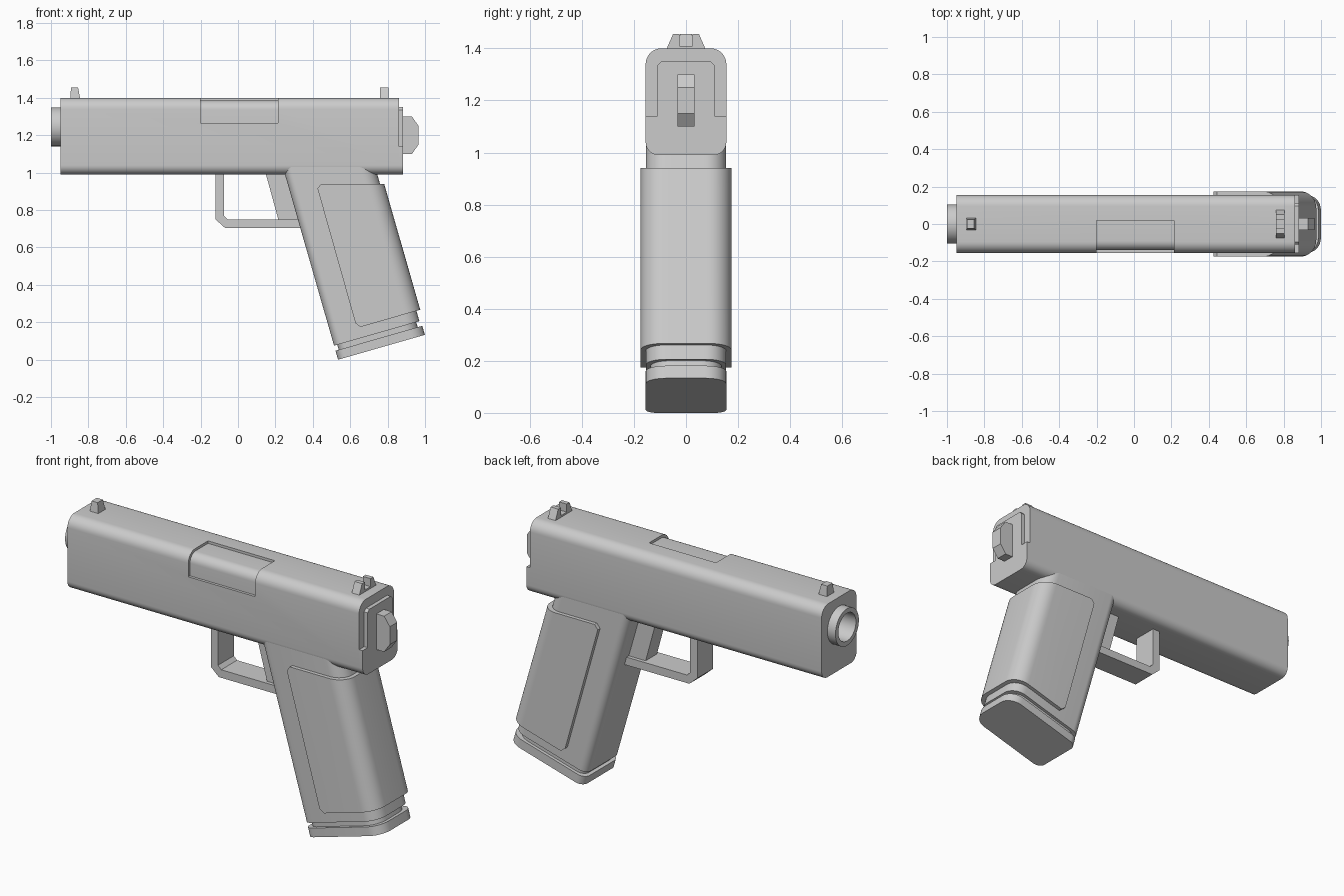
import bpy, bmesh
from math import sin, cos, pi, radians
from mathutils import Vector

if "Cube" in bpy.data.objects:
    bpy.data.objects.remove(bpy.data.objects["Cube"])

TILT = radians(16)
U = Vector((cos(TILT), 0, sin(TILT)))
W = Vector((-sin(TILT), 0, cos(TILT)))
BASE = Vector((0.535, 0, 0.0))


# Placement of a 2D profile (a, b) swept along t
def xz(a, b, t): return Vector((a, t, b))
def yz(a, b, t): return Vector((t, a, b))
def grip(a, b, t): return BASE + U * a + W * t + Vector((0, b, 0))


def prism(name, pts, lo, hi, place):
    bm = bmesh.new()
    rings = [[bm.verts.new(place(a, b, t)) for a, b in pts] for t in (lo, hi)]
    n = len(pts)
    for r in rings:
        bm.faces.new(r)
    for i in range(n):
        j = (i + 1) % n
        bm.faces.new((rings[0][i], rings[0][j], rings[1][j], rings[1][i]))
    bmesh.ops.recalc_face_normals(bm, faces=bm.faces)
    me = bpy.data.meshes.new(name)
    bm.to_mesh(me)
    bm.free()
    ob = bpy.data.objects.new(name, me)
    bpy.context.collection.objects.link(ob)
    return ob


def rounded(a0, a1, b0, b1, radii, seg=8):
    """Rectangle with a radius per corner, anticlockwise from (a0, b0)."""
    pts = []
    corners = ((a0, b0, 1, 1), (a1, b0, -1, 1), (a1, b1, -1, -1), (a0, b1, 1, -1))
    for k, (a, b, sa, sb) in enumerate(corners):
        r = radii[k]
        for i in range(seg + 1):
            ang = pi + k * pi / 2 + i * pi / 2 / seg
            pts.append((a + sa * r + r * cos(ang), b + sb * r + r * sin(ang)))
    return pts


def circle(r, cz, n=40):
    return [(r * cos(2 * pi * i / n), cz + r * sin(2 * pi * i / n)) for i in range(n)]


def boolean(ob, cutter, op='DIFFERENCE'):
    m = ob.modifiers.new("cut", 'BOOLEAN')
    m.operation, m.object, m.solver = op, cutter, 'EXACT'
    bpy.context.view_layer.objects.active = ob
    bpy.ops.object.modifier_apply(modifier=m.name)
    bpy.data.objects.remove(cutter)


# Slide with ejection port opening and bore
slide = prism("slide", rounded(-.155, .155, .99, 1.40, (.05, .05, .06, .06)), -.95, .86, yz)
boolean(slide, prism("port_cutter", [(-.3, 1.265), (.02, 1.265), (.02, 1.5), (-.3, 1.5)],
                     -.2, .215, yz))
boolean(slide, prism("bore_cutter", circle(.085, 1.245), -1.1, -.75, yz))
prism("chamber", rounded(-.14, .1, 1.1, 1.386, (.02, .02, .02, .05)), -.21, .225, yz)

# Rear block: full width below, narrower above
lower = [p for p in rounded(-.155, .155, .99, 1.14, (.05, .05, 0, 0)) if p[1] < 1.139]
prism("rear_block", lower + [(.155, 1.14), (.11, 1.14)]
      + [(.11, 1.335), (.095, 1.35), (-.095, 1.35), (-.11, 1.335)]
      + [(-.11, 1.14), (-.155, 1.14)], .86, .882, yz)

# Hammer
prism("hammer", [(.87, 1.10), (.93, 1.10), (.965, 1.15), (.965, 1.25), (.93, 1.30), (.87, 1.30)],
      -.033, .033, xz)

# Barrel
barrel = prism("barrel", circle(.104, 1.245), -1.0, -.74, yz)
boolean(barrel, prism("barrel_bore", circle(.078, 1.245), -1.1, -.78, yz))

# Sights
front_sight = prism("front_sight", [(-.897, 1.39), (-.843, 1.39), (-.855, 1.455), (-.893, 1.455)],
                    -.033, .033, xz)
for v in front_sight.data.vertices:
    if v.co.z > 1.42:
        v.co.y *= .7
half = [(.078, 1.39), (.05, 1.455), (.025, 1.455), (.025, 1.41)]
prism("rear_sight", half + [(-a, b) for a, b in reversed(half)], .758, .805, yz)

# Trigger guard and trigger
prism("trigger_guard", [(-.12, 1.0), (-.12, .75), (-.07, .705), (.34, .705), (.34, .75),
                        (-.055, .75), (-.075, .77), (-.075, 1.0)], -.07, .07, xz)
prism("trigger", [(.147, 1.0), (.28, 1.0), (.34, .74), (.218, .74)], -.05, .05, xz)

# Grip body, magazine neck and base plate
R = (.045, .08, .08, .045)
prism("grip_body", rounded(0, .475, -.154, .154, R), .078, 1.08, grip)
prism("magazine_neck", rounded(.018, .457, -.137, .137, R), .04, .09, grip)
prism("base_plate", rounded(0, .483, -.155, .155, R), 0, .05, grip)

# Raised panel wrapping the sides and back of the grip
panel = prism("grip_panel", rounded(.02, .496, -.175, .175, (.02, .09, .09, .02)), 0, 1.2, grip)
boolean(panel, prism("panel_outline", [(.445, .94), (1.1, .94), (1.1, .303), (.655, .175),
                                       (.628, .195), (.425, .915)], -.3, .3, xz), 'INTERSECT')

# Smooth the rounded surfaces, keep edges sharp
bpy.ops.object.select_all(action='SELECT')
bpy.context.view_layer.objects.active = slide
bpy.ops.object.shade_smooth_by_angle(angle=radians(25))
